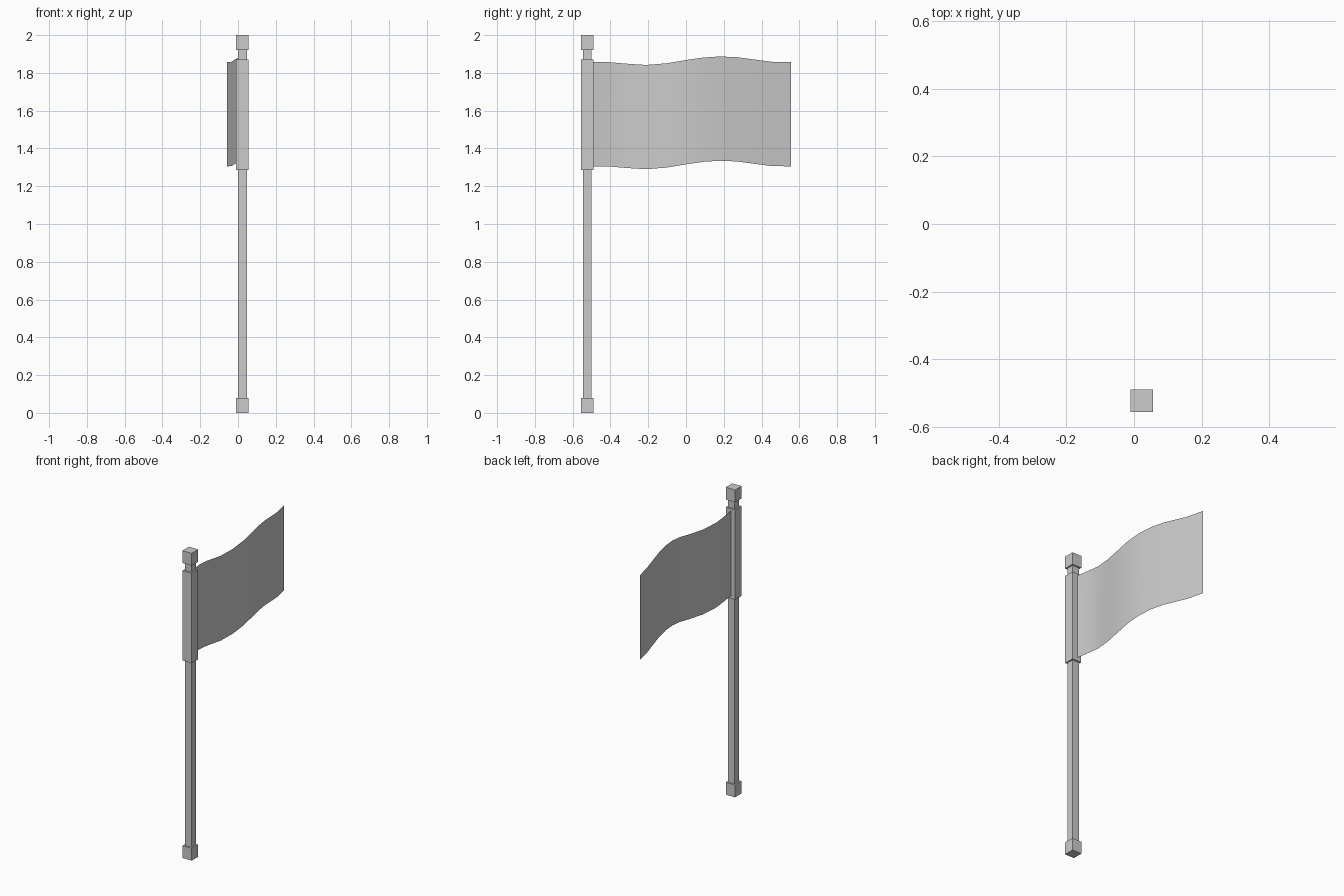
import bpy, bmesh

if "Cube" in bpy.data.objects:
    bpy.data.objects.remove(bpy.data.objects["Cube"])

CX, CY = 0.023, -0.523  # pole axis


def post(name, width, z0, z1):
    """Square upright block on the pole axis."""
    bpy.ops.mesh.primitive_cube_add(size=1, location=(CX, CY, (z0 + z1) / 2))
    ob = bpy.context.object
    ob.name = name
    ob.scale = (width, width, z1 - z0)
    bpy.ops.object.transform_apply(location=False, rotation=False, scale=True)
    return ob


# Pole, end caps and the sleeve that holds the cloth
post("pole", 0.047, 0.04, 1.96)
post("foot_cap", 0.067, 0.0, 0.08)
post("top_cap", 0.067, 1.92, 2.0)
post("flag_sleeve", 0.066, 1.285, 1.87)

# Waving cloth: plan curve (y, x) plus top edge height
profile = [
    (-0.495, 0.020, 1.857), (-0.41, 0.007, 1.857), (-0.32, 0.005, 1.849),
    (-0.21, 0.022, 1.842), (-0.10, 0.036, 1.851), (0.0, 0.041, 1.868),
    (0.09, 0.034, 1.881), (0.18, 0.020, 1.887), (0.27, 0.003, 1.883),
    (0.36, -0.015, 1.871), (0.45, -0.034, 1.859), (0.556, -0.057, 1.857),
]
bm = bmesh.new()
columns = [(bm.verts.new((x, y, z - 0.552)), bm.verts.new((x, y, z)))
           for y, x, z in profile]
for (a, b), (c, d) in zip(columns, columns[1:]):
    bm.faces.new((a, c, d, b))
mesh = bpy.data.meshes.new("flag_cloth")
bm.to_mesh(mesh)
bm.free()
flag = bpy.data.objects.new("flag_cloth", mesh)
bpy.context.collection.objects.link(flag)
for p in mesh.polygons:
    p.use_smooth = True
